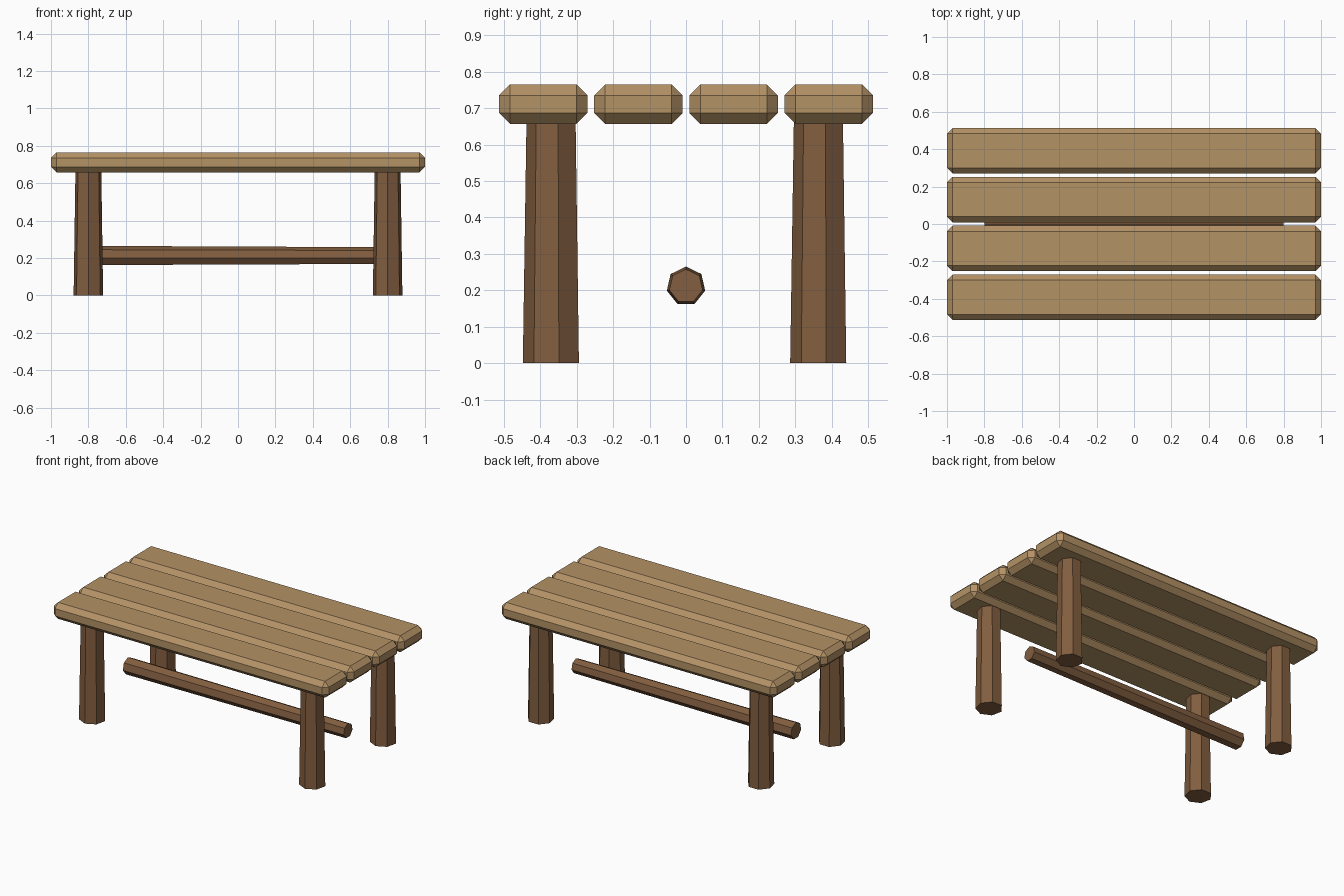
import bpy, bmesh, math
from mathutils import Vector

if "Cube" in bpy.data.objects:
    bpy.data.objects.remove(bpy.data.objects["Cube"])


def material(name, rgb):
    m = bpy.data.materials.new(name)
    m.diffuse_color = (*rgb, 1.0)
    m.use_nodes = True
    m.node_tree.nodes["Principled BSDF"].inputs["Base Color"].default_value = m.diffuse_color
    return m


plank_wood = material("light plank wood", (0.456, 0.287, 0.133))
log_wood = material("dark log wood", (0.223, 0.112, 0.051))


def add_object(name, bm, mat):
    bmesh.ops.recalc_face_normals(bm, faces=bm.faces[:])
    mesh = bpy.data.meshes.new(name)
    bm.to_mesh(mesh)
    bm.free()
    mesh.materials.append(mat)
    obj = bpy.data.objects.new(name, mesh)
    bpy.context.collection.objects.link(obj)
    return obj


def plank(name, y, z, size, bevel):
    """Box with every edge chamfered once."""
    bm = bmesh.new()
    bmesh.ops.create_cube(bm, size=1.0)
    for v in bm.verts:
        v.co = Vector((v.co.x * size[0], v.co.y * size[1] , v.co.z * size[2]))
        v.co += Vector((0, y, z))
    bmesh.ops.bevel(bm, geom=bm.edges[:], offset=bevel, offset_type='OFFSET',
                    segments=1, profile=0.5, affect='EDGES')
    add_object(name, bm, plank_wood)


def log(name, start, end, r0, r1, u, w, sides=7):
    """Tapered seven-sided log; the first corner points along u."""
    bm = bmesh.new()
    rings = []
    for centre, r in ((start, r0), (end, r1)):
        ring = []
        for i in range(sides):
            a = 2 * math.pi * i / sides
            ring.append(bm.verts.new(Vector(centre) + Vector(u) * r * math.cos(a)
                                     + Vector(w) * r * math.sin(a)))
        rings.append(ring)
        bm.faces.new(ring)
    for i in range(sides):
        j = (i + 1) % sides
        bm.faces.new((rings[0][i], rings[0][j], rings[1][j], rings[1][i]))
    add_object(name, bm, log_wood)


# Table top: four planks with narrow gaps
for i in range(4):
    plank(f"top_plank_{i + 1}", (i - 1.5) * 0.2613, 0.711, (2.0, 0.243, 0.108), 0.03)

# Four tapered legs
for x, side in ((-0.8, "left"), (0.8, "right")):
    for y, end in ((-0.367, "front"), (0.367, "back")):
        log(f"{end}_{side}_leg", (x, y, 0), (x, y, 0.66), 0.081, 0.071,
            (0, -1, 0), (1, 0, 0))

# Long stretcher under the top, slightly thinner at the right end
log("stretcher", (-0.8, 0, 0.211), (0.8, 0, 0.211), 0.054, 0.047,
    (0, 0, 1), (0, 1, 0))
